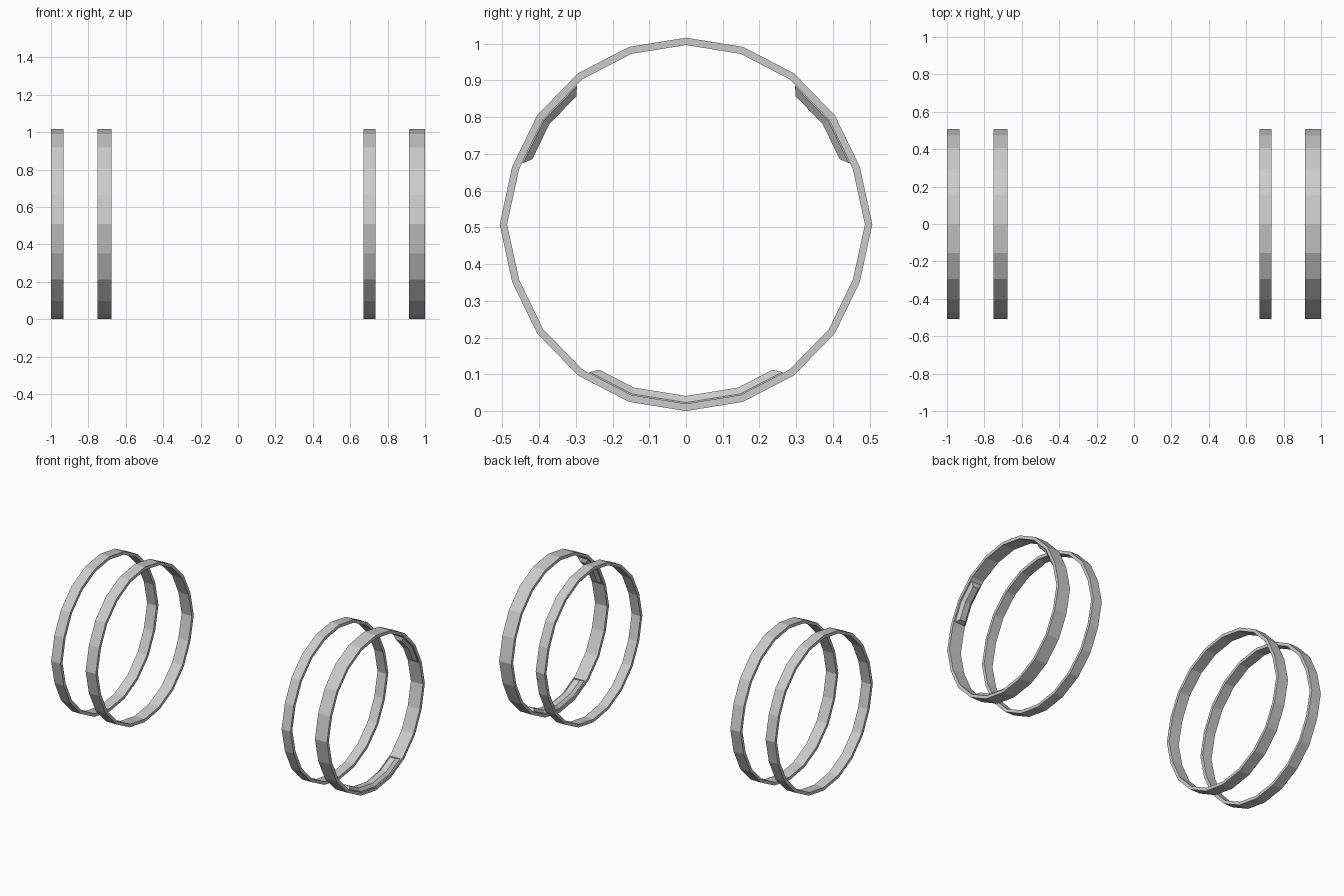
import bpy
from mathutils import Vector

if "Cube" in bpy.data.objects:
    bpy.data.objects.remove(bpy.data.objects["Cube"])

CZ = 0.508
# quarter profile of the 20-sided hoop (y, z from hoop centre)
Q = [(0, .508), (.155, .483), (.294, .411), (.405, .297), (.473, .157), (.507, 0)]
PROFILE = (Q + [(y, -z) for y, z in Q[-2::-1]]
           + [(-y, -z) for y, z in Q[1:]] + [(-y, z) for y, z in Q[-2:0:-1]])
PROFILE = [Vector(p) for p in PROFILE]
N = len(PROFILE)


def inward(v, d):
    return v * (1 - d / v.length)


def loft(name, sections, closed):
    """Skin a list of equal-sized cross-sections into one flat-shaded mesh."""
    k, n = len(sections[0]), len(sections)
    verts = [p for s in sections for p in s]
    faces = []
    for i in range(n if closed else n - 1):
        a, b = i * k, ((i + 1) % n) * k
        for j in range(k):
            j2 = (j + 1) % k
            faces.append((a + j, a + j2, b + j2, b + j))
    if not closed:
        faces += [tuple(range(k))[::-1], tuple(range((n - 1) * k, n * k))]
    me = bpy.data.meshes.new(name)
    me.from_pydata(verts, [], faces)
    ob = bpy.data.objects.new(name, me)
    bpy.context.collection.objects.link(ob)
    return ob


def at(x, v):
    return (x, v.x, v.y + CZ)


def hoop(name, x0, x1):
    secs = []
    for v in PROFILE:
        w = inward(v, .02)
        secs.append([at(x0, v), at(x0, w), at(x1, w), at(x1, v)])
    return loft(name, secs, True)


def point(t, d):
    """Point at fractional profile index t, at depth d inside the hoop."""
    i = int(t // 1)
    return inward(PROFILE[i % N], d).lerp(inward(PROFILE[(i + 1) % N], d), t - i)


def pad(name, t0, t1):
    """Raised pad with sloping sides and ends on the inside of a hoop."""
    mids = [i for i in range(N) if t0 < i < t1]
    secs = []
    for tb, tt in [(t0, t0 + .13)] + [(i, i) for i in mids] + [(t1, t1 - .13)]:
        base, low, top = point(tb, .019), point(tb, .023), point(tt, .041)
        secs.append([at(.920, base), at(.920, low), at(.936, top),
                     at(.976, top), at(.992, low), at(.992, base)])
    return loft(name, secs, False)


# four hoops
hoop("left_outer_hoop", -1.0, -.932)
hoop("left_inner_hoop", -.75, -.676)
hoop("right_inner_hoop", .671, .735)
hoop("right_outer_hoop", .913, 1.0)

# three pads inside the right outer hoop
pad("bottom_pad", 8.14, 11.86)
pad("back_pad", 2.15, 3.87)
pad("front_pad", 16.13, 17.85)

# consistent outward normals
import bmesh
for ob in bpy.context.collection.objects:
    bm = bmesh.new()
    bm.from_mesh(ob.data)
    bmesh.ops.recalc_face_normals(bm, faces=bm.faces)
    bm.to_mesh(ob.data)
    bm.free()
